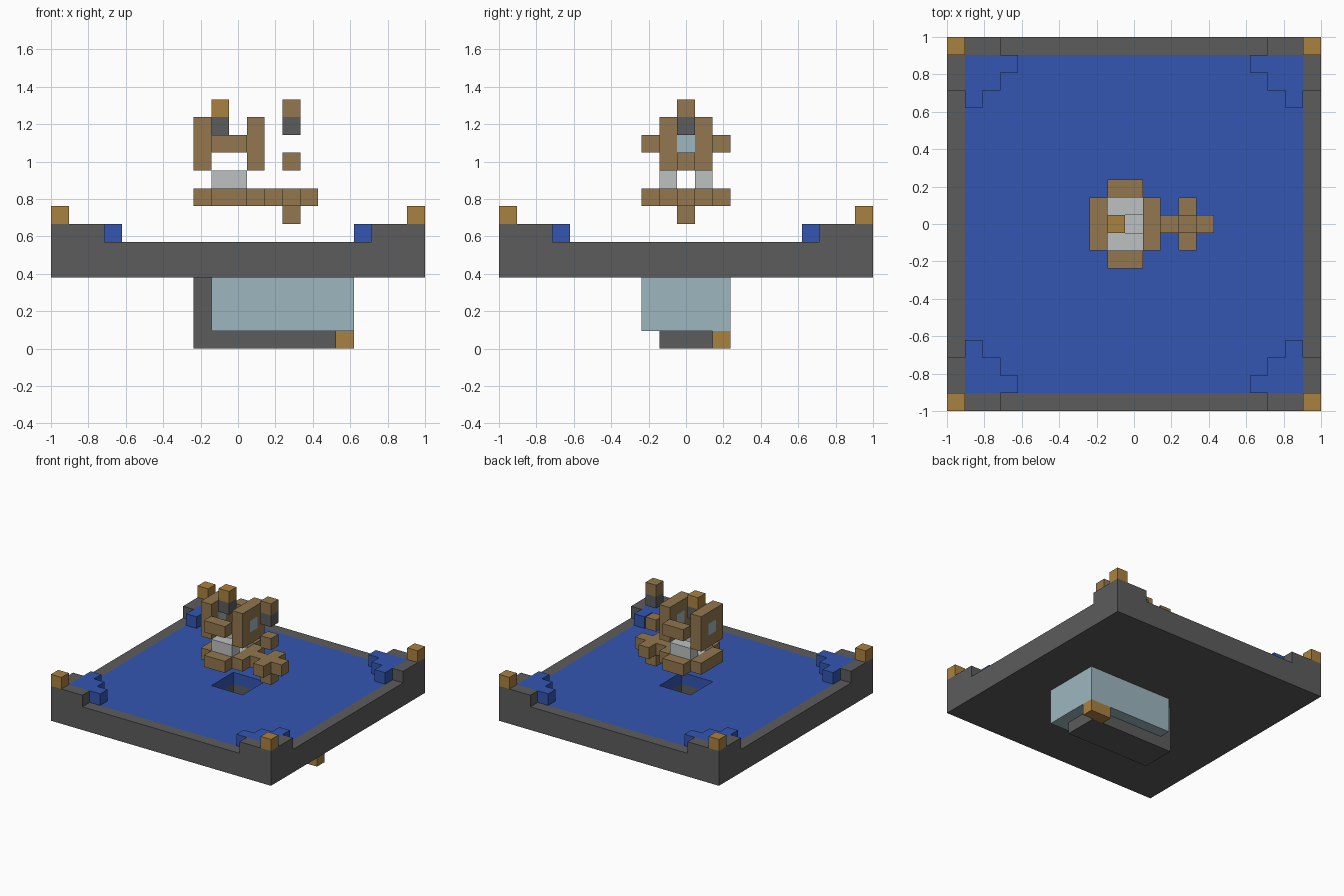
import bpy, bmesh
from mathutils import Vector

CELL = 2 / 21  # one grid cell

cube = bpy.data.objects.get("Cube")
if cube:
    bpy.data.objects.remove(cube, do_unlink=True)


def material(name, *srgb):
    linear = [((c / 255 + 0.055) / 1.055) ** 2.4 for c in srgb] + [1]
    mat = bpy.data.materials.new(name)
    mat.use_nodes = True
    mat.diffuse_color = linear
    mat.node_tree.nodes["Principled BSDF"].inputs["Base Color"].default_value = linear
    return mat


STONE = material("dark_stone", 92, 92, 92)
WATER = material("deep_blue", 51, 86, 178)
GOLD = material("golden_wood", 170, 130, 64)
WOOD = material("brown_wood", 146, 119, 78)
PALE = material("pale_grey", 190, 193, 193)
GLASS = material("pale_glass", 157, 182, 191)

# Order in which (u, v, w) land on (x, y, z) for each extrusion axis
AXES = {"x": (2, 0, 1), "y": (0, 2, 1), "z": (0, 1, 2)}


def prism(name, mat, outline, low, high, axis="z", hole=None):
    """Extrude an outline, optionally with a matching four-sided hole."""
    bm = bmesh.new()

    def place(p, w):
        uvw = (p[0], p[1], w)
        return bm.verts.new(Vector([uvw[k] for k in AXES[axis]]) * CELL)

    loops = []
    for pts in [outline] + ([hole] if hole else []):
        a, b = [place(p, low) for p in pts], [place(p, high) for p in pts]
        loops.append((a, b))
        for i in range(len(pts)):
            bm.faces.new((a[i - 1], a[i], b[i], b[i - 1]))
    for end in (0, 1):
        if hole:
            o, h = loops[0][end], loops[1][end]
            for i in range(4):
                bm.faces.new((o[i - 1], o[i], h[i], h[i - 1]))
        else:
            bm.faces.new(loops[0][end])
    bmesh.ops.recalc_face_normals(bm, faces=bm.faces)
    mesh = bpy.data.meshes.new(name)
    bm.to_mesh(mesh)
    bm.free()
    mesh.materials.append(mat)
    obj = bpy.data.objects.new(name, mesh)
    bpy.context.collection.objects.link(obj)
    return obj


def rect(u0, u1, v0, v1):
    return [(u0, v0), (u1, v0), (u1, v1), (u0, v1)]


def box(name, mat, i0, i1, j0, j1, k0, k1):
    """Fill whole cells, both end cells included."""
    return prism(name, mat, rect(i0 - .5, i1 + .5, j0 - .5, j1 + .5), k0, k1 + 1)


def square(half):
    return rect(-half, half, -half, half)


# Slab: stone underside, blue floor with a hatch, stone rim
prism("slab_bottom", STONE, square(10.5), 4, 5, hole=square(1.5))
prism("floor", WATER, square(9.5), 5, 6, hole=square(1.5))
prism("rim", STONE, square(10.5), 5, 6, hole=square(9.5))

# Raised corners, each mirrored from one outline
wall = [(10.5, 10.5), (7.5, 10.5), (7.5, 9.5), (9.5, 9.5), (9.5, 7.5), (10.5, 7.5)]
steps = [(9.5, 9.5), (6.5, 9.5), (6.5, 8.5), (7.5, 8.5), (7.5, 7.5),
         (8.5, 7.5), (8.5, 6.5), (9.5, 6.5)]
for sx, side in ((1, "left"), (-1, "right")):
    for sy, end in ((1, "back"), (-1, "front")):
        tag = f"{end}_{side}"
        prism(f"corner_wall_{tag}", STONE, [(x * sx, y * sy) for x, y in wall], 6, 7)
        prism(f"corner_steps_{tag}", WATER, [(x * sx, y * sy) for x, y in steps], 6, 7)
        box(f"corner_post_{tag}", GOLD, 10 * sx, 10 * sx, 10 * sy, 10 * sy, 7, 7)

# Room below the slab: stone floor and end wall, glass on three sides
prism("room_floor_and_wall", STONE,
      [(-2.5, 0), (5.5, 0), (5.5, 1), (-1.5, 1), (-1.5, 4), (-2.5, 4)], -1.5, 1.5, "y")
prism("room_glass", GLASS,
      [(-1.5, -2.5), (6.5, -2.5), (6.5, 2.5), (-1.5, 2.5),
       (-1.5, 1.5), (5.5, 1.5), (5.5, -1.5), (-1.5, -1.5)], 1, 4)
box("room_step", GOLD, 5, 6, 2, 2, 0, 0)

# Floating cabin: base, side bars and end panels with a window
box("cabin_floor", PALE, -1, 0, -1, 1, 8, 8)
for x, end in ((-2, "right"), (1, "left")):
    box(f"cabin_base_{end}", WOOD, x, x, -1, 1, 8, 8)
    prism(f"cabin_panel_{end}", WOOD, rect(-1.5, 1.5, 10, 13), x - .5, x + .5, "x",
          hole=rect(-.5, .5, 11, 12))
    box(f"cabin_window_{end}", GLASS, x, x, 0, 0, 11, 11)
for s, side in ((-1, "front"), (1, "back")):
    box(f"cabin_base_{side}", WOOD, -1, 0, 2 * s, 2 * s, 8, 8)
    box(f"cabin_seat_{side}", PALE, -1, 0, s, s, 9, 9)
    box(f"cabin_bar_{side}", WOOD, -1, 0, 2 * s, 2 * s, 11, 11)

# Chimney over the cabin
box("chimney", STONE, -1, -1, 0, 0, 12, 12)
box("chimney_cap", GOLD, -1, -1, 0, 0, 13, 13)

# Cross-shaped tail with its floating stack
box("tail_beam", WOOD, 2, 4, 0, 0, 8, 8)
for s, side in ((-1, "front"), (1, "back")):
    box(f"tail_arm_{side}", WOOD, 3, 3, s, s, 8, 8)
box("tail_foot", WOOD, 3, 3, 0, 0, 7, 7)
box("tail_block", WOOD, 3, 3, 0, 0, 10, 10)
box("tail_stack", STONE, 3, 3, 0, 0, 12, 12)
box("tail_stack_cap", WOOD, 3, 3, 0, 0, 13, 13)
